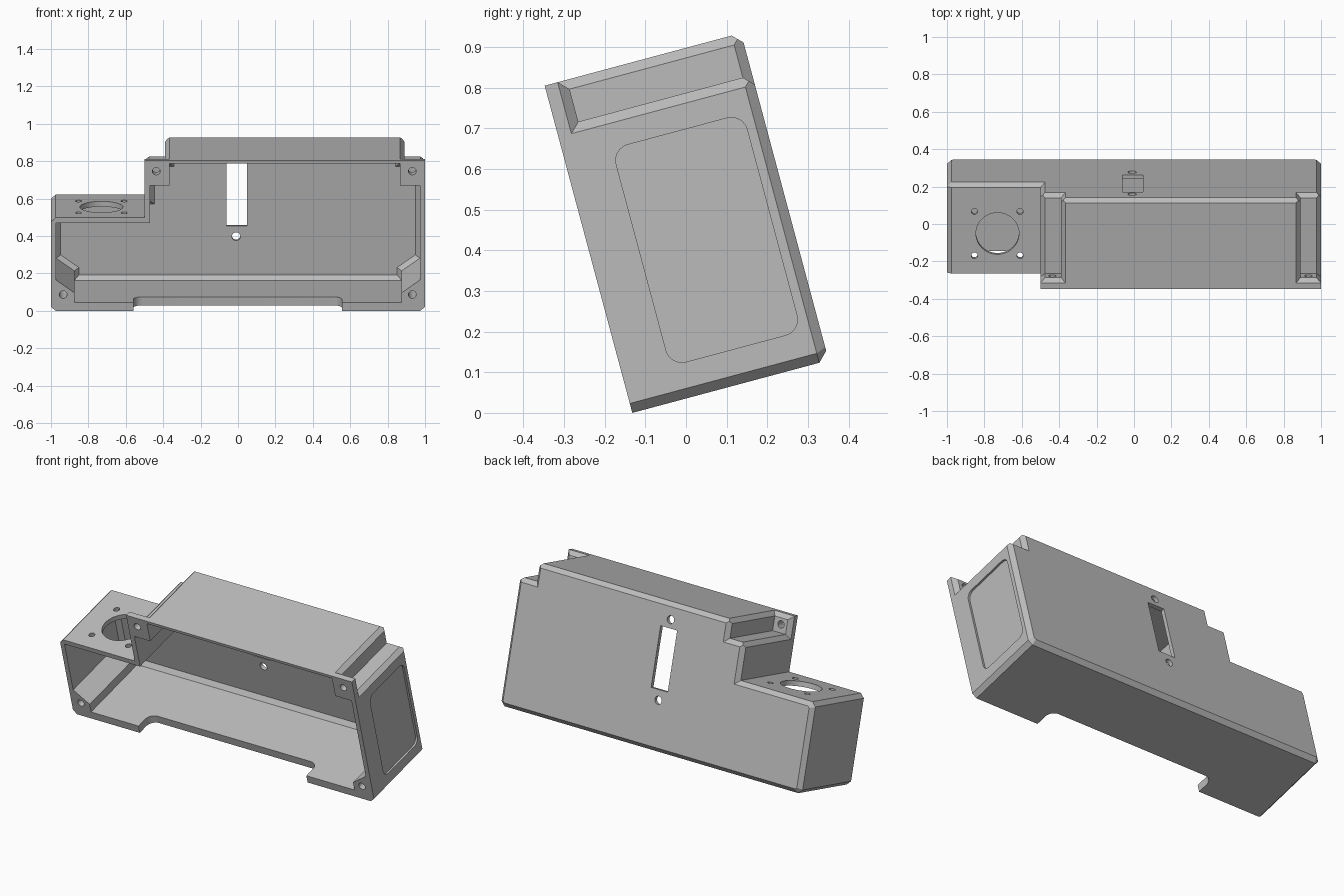
import bpy
import bmesh
from math import cos, sin, pi, radians
from mathutils import Matrix, Vector

if "Cube" in bpy.data.objects:
    bpy.data.objects.remove(bpy.data.objects["Cube"], do_unlink=True)

HEIGHT, DEPTH, SHELF, CH = 0.833, 0.5, 0.516, 0.024

grey = bpy.data.materials.new("plain grey")
grey.use_nodes = True
grey.diffuse_color = (0.5, 0.5, 0.5, 1)
grey.node_tree.nodes["Principled BSDF"].inputs["Base Color"].default_value = (0.5, 0.5, 0.5, 1)


def loft(name, loops):
    """Closed solid through matching loops of 3D points."""
    bm = bmesh.new()
    rings = [[bm.verts.new(p) for p in loop] for loop in loops]
    n = len(rings[0])
    for a, b in zip(rings, rings[1:]):
        for i in range(n):
            j = (i + 1) % n
            bm.faces.new((a[i], a[j], b[j], b[i]))
    bm.faces.new(rings[0])
    bm.faces.new(rings[-1])
    bmesh.ops.recalc_face_normals(bm, faces=bm.faces)
    mesh = bpy.data.meshes.new(name)
    bm.to_mesh(mesh)
    bm.free()
    mesh.materials.append(grey)
    obj = bpy.data.objects.new(name, mesh)
    bpy.context.collection.objects.link(obj)
    return obj


def place(points, axis, at):
    """Lay a flat loop across the given axis (0 = x, 1 = depth, 2 = up)."""
    return [tuple(p[:axis]) + (at,) + tuple(p[axis:]) for p in points]


def prism(name, points, axis, start, end):
    return loft(name, [place(points, axis, start), place(points, axis, end)])


def inset(points, d):
    """Offset a counter-clockwise outline inward."""
    pts = [Vector(p) for p in points]
    out = []
    for i, p in enumerate(pts):
        a = (p - pts[i - 1]).normalized()
        b = (pts[(i + 1) % len(pts)] - p).normalized()
        na, nb = Vector((-a.y, a.x)), Vector((-b.y, b.x))
        out.append(tuple(p + (na + nb) * d / (1 + na.dot(nb))))
    return out


def rect(a0, a1, b0, b1):
    return [(a0, b0), (a1, b0), (a1, b1), (a0, b1)]


def circle(a, b, r, n=32):
    return [(a + r * cos(2 * pi * i / n), b + r * sin(2 * pi * i / n)) for i in range(n)]


def rounded(a0, a1, b0, b1, r, n=8):
    corners = [(a1 - r, b1 - r), (a0 + r, b1 - r), (a0 + r, b0 + r), (a1 - r, b0 + r)]
    return [(ca + r * cos(pi / 2 * (k + i / n)), cb + r * sin(pi / 2 * (k + i / n)))
            for k, (ca, cb) in enumerate(corners) for i in range(n + 1)]


# Stepped outer shell, chamfered around the back
outline = [(-1 + CH, 0), (1 - CH, 0), (1, CH), (1, HEIGHT), (-0.5, HEIGHT),
           (-0.5, SHELF), (-1 + CH, SHELF), (-1, SHELF - CH), (-1, CH)]
body = loft("housing", [place(outline, 1, 0), place(outline, 1, DEPTH - CH),
                        place(inset(outline, CH), 1, DEPTH)])
cutters = []

# Cavity open at the front, leaving corner posts
cavity = [(-0.875, 0.047), (0.875, 0.047), (0.875, 0.1), (0.972, 0.17),
          (0.972, 0.695), (0.865, 0.695), (0.865, 0.816), (-0.365, 0.816),
          (-0.365, 0.695), (-0.47, 0.695), (-0.47, 0.487), (-0.972, 0.487),
          (-0.972, 0.17), (-0.875, 0.1)]
cutters.append(loft("cavity", [place(cavity, 1, -0.1), place(cavity, 1, 0.453),
                               place(inset(cavity, CH), 1, 0.453 + CH)]))

# Chamfered notches behind the two upper front corners
WALL, LIP, FLOOR, FLARE = 0.11, 0.057, 0.726, 0.1
for edge, side in ((1, 1), (-0.5, -1)):
    out, wall = edge + side * 0.1, edge - side * WALL
    wide = wall - side * FLARE
    skin = edge - side * CH
    cutters += [
        prism("notch", rect(wall, out, LIP, 0.6), 2, FLOOR, 1),
        loft("notch_top", [place(rect(wall, out, LIP, 0.6), 2, HEIGHT - CH),
                           place(rect(wide, out, LIP - FLARE, 0.6), 2, HEIGHT - CH + FLARE)]),
        loft("notch_side", [place(rect(LIP, 0.6, FLOOR, 1), 0, skin),
                            place(rect(LIP - FLARE, 0.6, FLOOR - FLARE, 1), 0, skin + side * FLARE)]),
        loft("notch_back", [place(rect(wall, out, FLOOR, 1), 1, DEPTH - CH),
                            place(rect(wide, out, FLOOR - FLARE, 1), 1, DEPTH - CH + FLARE)]),
    ]

# Front screw holes
for x, v, depth in ((-0.935, 0.09, 0.15), (0.932, 0.09, 0.15),
                    (-0.437, 0.773, 0.1), (0.932, 0.773, 0.1)):
    cutters.append(prism("screw_hole", circle(x, v, 0.021, 20), 1, -0.1, depth))

# Slot with two holes in the back wall
cutters.append(prism("back_slot", rect(-0.062, 0.048, 0.342, 0.69), 1, 0.4, 0.6))
for v in (0.284, 0.738):
    cutters.append(prism("back_hole", circle(-0.01, v, 0.023, 20), 1, 0.4, 0.6))

# Round opening and four mounting holes in the low shelf
cutters.append(prism("shelf_opening", circle(-0.73, 0.222, 0.115, 48), 2, 0.4, 0.6))
for x in (-0.853, -0.609):
    for u in (0.1, 0.344):
        cutters.append(prism("shelf_hole", circle(x, u, 0.017, 20), 2, 0.4, 0.6))

# Rounded cutout in the front of the floor
cutters.append(prism("floor_cutout", rounded(-0.56, 0.555, -0.2, 0.115, 0.05), 2, -0.1, 0.06))

# Shallow recessed panel on the left end
cutters.append(prism("end_recess", rounded(0.12, 0.453, 0.087, 0.64, 0.04), 0, 0.988, 1.1))

# Apply every cut
bpy.context.view_layer.objects.active = body
body.select_set(True)
for cutter in cutters:
    cutter.hide_render = True
    mod = body.modifiers.new("cut", "BOOLEAN")
    mod.operation, mod.solver, mod.object = "DIFFERENCE", "EXACT", cutter
    bpy.ops.object.modifier_apply(modifier=mod.name)
    bpy.data.objects.remove(cutter, do_unlink=True)

# Lean the housing back
body.data.transform(Matrix.Translation((0, -0.132, 0)) @ Matrix.Rotation(radians(15), 4, "X"))
bpy.ops.object.shade_smooth_by_angle(angle=radians(30))
